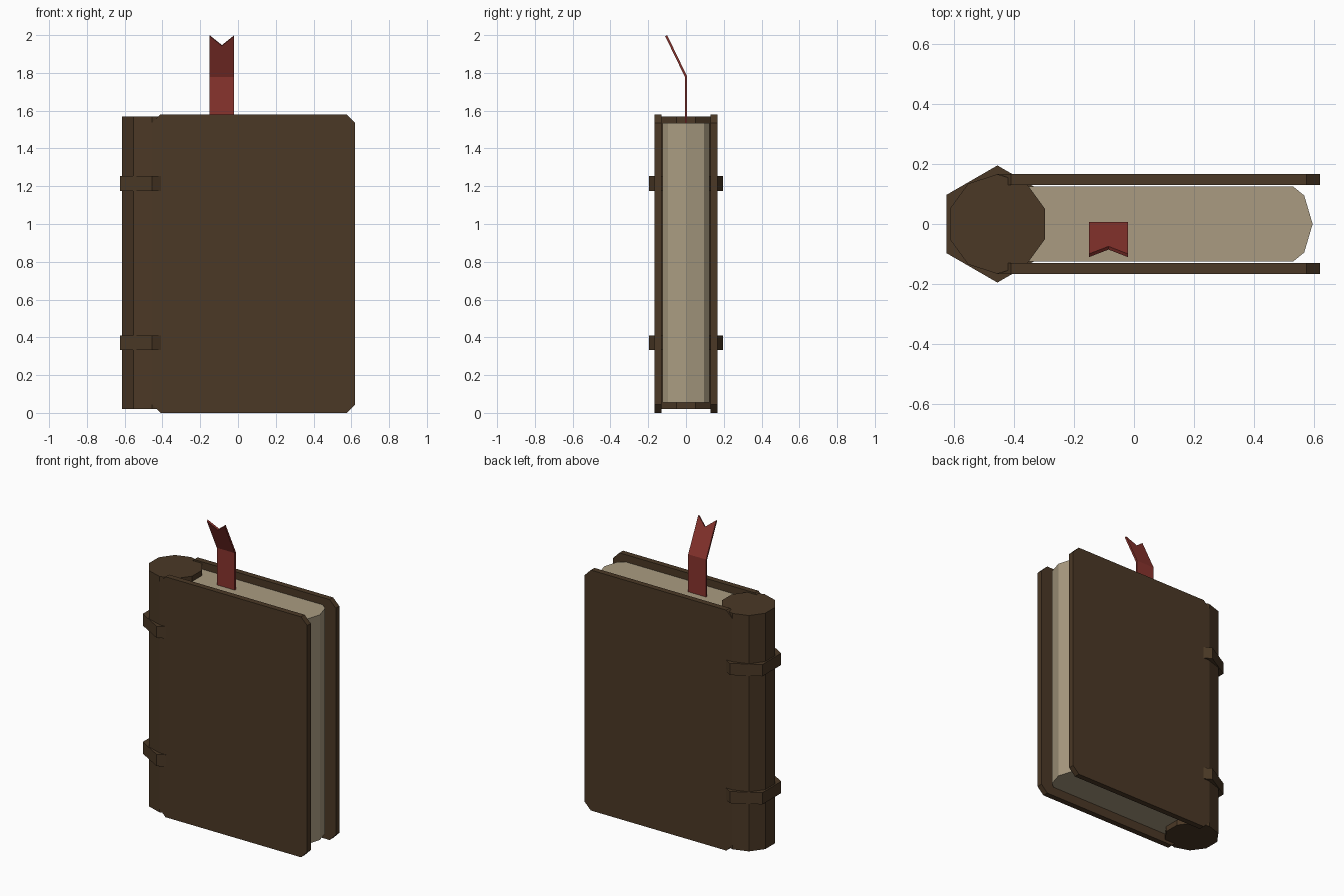
import bpy, bmesh, math

if "Cube" in bpy.data.objects:
    bpy.data.objects.remove(bpy.data.objects["Cube"], do_unlink=True)


def material(name, rgb):
    mat = bpy.data.materials.new(name)
    mat.use_nodes = True
    mat.diffuse_color = (*rgb, 1)
    mat.node_tree.nodes["Principled BSDF"].inputs["Base Color"].default_value = (*rgb, 1)
    return mat


leather = material("brown leather", (0.070, 0.040, 0.019))
paper = material("aged paper", (0.40, 0.33, 0.22))
ribbon = material("red ribbon", (0.25, 0.034, 0.027))


def add_object(name, bm, mat):
    bmesh.ops.recalc_face_normals(bm, faces=bm.faces[:])
    mesh = bpy.data.meshes.new(name)
    bm.to_mesh(mesh)
    bm.free()
    mesh.materials.append(mat)
    obj = bpy.data.objects.new(name, mesh)
    bpy.context.scene.collection.objects.link(obj)
    return obj


def prism(name, outline, shift, mat):
    """Extrude a closed 3D outline along the shift vector."""
    bm = bmesh.new()
    face = bm.faces.new([bm.verts.new(p) for p in outline])
    side = bmesh.ops.extrude_face_region(bm, geom=[face], use_keep_orig=True)["geom"]
    moved = [g for g in side if isinstance(g, bmesh.types.BMVert)]
    bmesh.ops.translate(bm, verts=moved, vec=shift)
    return add_object(name, bm, mat)


def ring(sides, radius, z):
    """Polygon around the spine axis, with a corner pointing to the front."""
    steps = [math.pi / 2 + i * math.tau / sides for i in range(sides)]
    return [(spine_x + radius * math.cos(a), radius * math.sin(a), z) for a in steps]


spine_x = -0.455

# Front and back boards with clipped corners
left, right, top, clip = spine_x, 0.62, 1.58, 0.045
board = [(left + clip, 0), (right - clip, 0), (right, clip), (right, top - clip),
         (right - clip, top), (left + clip, top), (left, top - clip), (left, clip)]
for name, y in (("front_cover", -0.167), ("back_cover", 0.13)):
    prism(name, [(x, y, z) for x, z in board], (0, 0.037, 0), leather)

# Ten-sided spine and the two six-sided bands around it
prism("spine", ring(10, 0.166, 0.02), (0, 0, 1.55), leather)
for name, z in (("lower_band", 0.334), ("upper_band", 1.176)):
    prism(name, ring(6, 0.195, z), (0, 0, 0.077), leather)

# Page block with a rounded fore edge
half = [(spine_x, 0.125), (0.53, 0.125), (0.567, 0.095)]
edge = half + [(0.595, 0)] + [(x, -y) for x, y in reversed(half)]
prism("pages", [(x, y, 0.055) for x, y in edge], (0, 0, 1.48), paper)

# Folded bookmark with a swallowtail end
bm = bmesh.new()
x0, x1 = -0.15, -0.02
v = [bm.verts.new(p) for p in (
    (x0, 0, 1.5), (x1, 0, 1.5), (x1, 0, 1.78), (x0, 0, 1.78),
    (x1, -0.105, 1.997), ((x0 + x1) / 2, -0.08, 1.945), (x0, -0.105, 1.997))]
fold = v[5].co
fold.y = -0.105 * (fold.z - 1.78) / (1.997 - 1.78)
bm.faces.new(v[:4])
bm.faces.new((v[3], v[2], v[4], v[5], v[6]))
bookmark = add_object("bookmark", bm, ribbon)
thick = bookmark.modifiers.new("thickness", "SOLIDIFY")
thick.thickness = 0.012
thick.offset = 0
